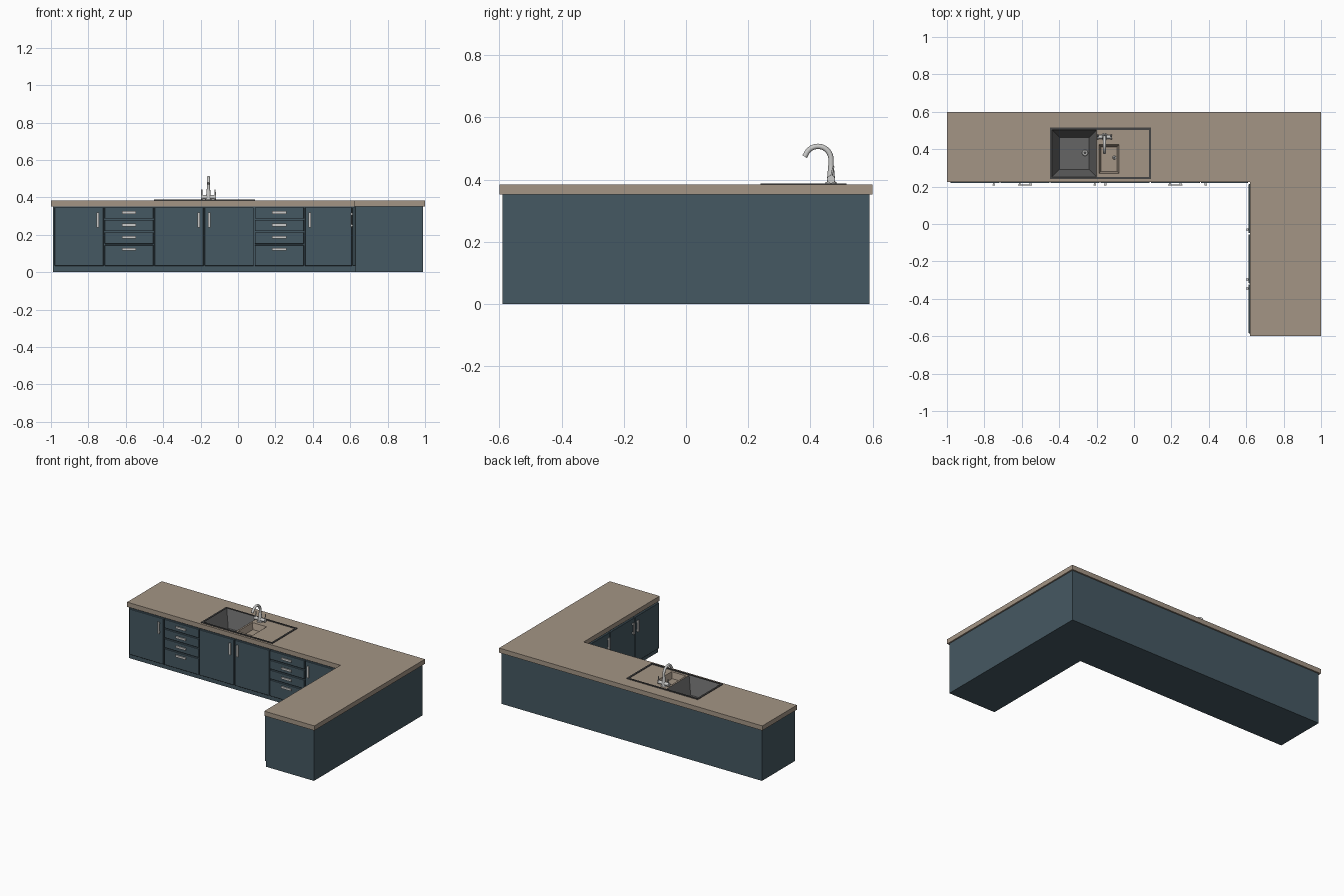
import bpy, bmesh, math
from mathutils import Vector, Matrix

if "Cube" in bpy.data.objects:
    bpy.data.objects.remove(bpy.data.objects["Cube"])


def material(name, rgb):
    m = bpy.data.materials.new(name)
    m.diffuse_color = (*rgb, 1)
    m.use_nodes = True
    m.node_tree.nodes["Principled BSDF"].inputs["Base Color"].default_value = m.diffuse_color
    return m


BLUE = material("slate_blue", (0.06, 0.098, 0.122))
TAN = material("worktop_tan", (0.37, 0.30, 0.235))
GREY = material("sink_grey", (0.13, 0.13, 0.13))
RIM = material("rim_dark_grey", (0.06, 0.06, 0.06))
STEEL = material("steel", (0.60, 0.60, 0.59))


def finish(name, bm, mat, smooth=False):
    me = bpy.data.meshes.new(name)
    bm.to_mesh(me)
    bm.free()
    ob = bpy.data.objects.new(name, me)
    bpy.context.collection.objects.link(ob)
    me.materials.append(mat)
    if smooth:
        bpy.context.view_layer.objects.active = ob
        ob.select_set(True)
        bpy.ops.object.shade_smooth_by_angle(angle=math.radians(40))
        ob.select_set(False)
    return ob


def add_box(bm, lo, hi):
    """Box between two corners, given in any order."""
    a, b = Vector(lo), Vector(hi)
    size = [abs(v) for v in b - a]
    mat = Matrix.Translation((a + b) / 2) @ Matrix.Diagonal((*size, 1))
    bmesh.ops.create_cube(bm, size=1, matrix=mat)


def l_shape(name, pts, z0, z1, mat, open_top=False):
    bm = bmesh.new()
    low = [bm.verts.new((x, y, z0)) for x, y in pts]
    high = [bm.verts.new((x, y, z1)) for x, y in pts]
    bm.faces.new(low[::-1])
    if not open_top:
        bm.faces.new(high)
    n = len(pts)
    for i in range(n):
        j = (i + 1) % n
        bm.faces.new((low[i], low[j], high[j], high[i]))
    return finish(name, bm, mat)


def cylinder(bm, p, q, r1, r2, seg=20):
    p, q = Vector(p), Vector(q)
    d = q - p
    mat = Matrix.Translation((p + q) / 2) @ d.to_track_quat('Z', 'Y').to_matrix().to_4x4()
    bmesh.ops.create_cone(bm, cap_ends=True, segments=seg, radius1=r1, radius2=r2,
                          depth=d.length, matrix=mat)


# Cabinet carcass and worktop, both L-shaped
l_shape("cabinet_body", [(-0.99, 0.59), (-0.99, 0.232), (0.627, 0.232), (0.627, -0.59),
                         (0.99, -0.59), (0.99, 0.59)], 0, 0.353, BLUE, open_top=True)
TOP = 0.384
worktop = l_shape("worktop", [(-1, 0.6), (-1, 0.225), (0.62, 0.225), (0.62, -0.6),
                              (1, -0.6), (1, 0.6)], 0.352, TOP, TAN)

# Sink openings cut through the worktop
MAIN = (-0.438, -0.20, 0.252, 0.503)
SMALL = (-0.188, -0.08, 0.27, 0.425)
bm = bmesh.new()
for x0, x1, y0, y1 in (MAIN, SMALL):
    add_box(bm, (x0, y0, 0.3), (x1, y1, 0.45))
cutter = finish("sink_cutter", bm, GREY)
cutter.hide_render = True
cutter.hide_set(True)
cutter.display_type = 'WIRE'
cut = worktop.modifiers.new("sink_openings", 'BOOLEAN')
cut.operation = 'DIFFERENCE'
cut.solver = 'EXACT'
cut.object = cutter


# Bowls: sloping walls down to a flat floor
def bowl(name, area, inset, depth, mat):
    x0, x1, y0, y1 = area
    bm = bmesh.new()

    def ring(i, z):
        return [bm.verts.new(p) for p in ((x0 + i, y0 + i, z), (x1 - i, y0 + i, z),
                                          (x1 - i, y1 - i, z), (x0 + i, y1 - i, z))]
    top, low = ring(0, TOP + 0.0005), ring(inset, TOP - depth)
    bm.faces.new(low)
    for i in range(4):
        j = (i + 1) % 4
        bm.faces.new((top[i], top[j], low[j], low[i]))
    finish(name, bm, mat)


bowl("main_bowl", MAIN, 0.04, 0.11, GREY)
bowl("small_bowl", SMALL, 0.012, 0.04, TAN)

# Drains
for name, x, y, z, r in (("main_drain", -0.262, 0.38, TOP - 0.11, 0.016),
                         ("small_drain", -0.105, 0.355, TOP - 0.04, 0.010)):
    bm = bmesh.new()
    cylinder(bm, (x, y, z), (x, y, z + 0.004), r, r * 0.85)
    finish(name, bm, STEEL, True)
    bm = bmesh.new()
    cylinder(bm, (x, y, z + 0.004), (x, y, z + 0.005), r * 0.5, r * 0.5)
    finish(name + "_hole", bm, RIM)

# Raised sink rim around bowls and drainer
bm = bmesh.new()
X0, X1, Y0, Y1, W, H = -0.45, 0.092, 0.24, 0.515, 0.012, TOP + 0.004
add_box(bm, (X0, Y0, TOP - 0.002), (X1, Y0 + W, H))
add_box(bm, (X0, Y1 - W, TOP - 0.002), (X1, Y1, H))
for x in (X0, X1 - W):
    add_box(bm, (x, Y0 + W, TOP - 0.002), (x + W, Y1 - W, H))
finish("sink_rim", bm, RIM)


# Fronts: u runs along the cabinets, d points out of the cabinet face
def back_run(u, d, z):
    return (u, 0.232 - d, z)


def side_run(u, d, z):
    return (0.627 - d, u, z)


def front(name, run, u0, u1, z0, z1):
    g = 0.003
    bm = bmesh.new()
    add_box(bm, run(u0 + g, -0.001, z0 + g), run(u1 - g, 0.014, z1 - g))
    bmesh.ops.bevel(bm, geom=bm.edges[:], offset=0.002, segments=1, affect='EDGES')
    finish(name, bm, BLUE)


def handle(name, run, u, z, du, dz):
    """Flat bar on two posts; du and dz are half sizes."""
    bm = bmesh.new()
    add_box(bm, run(u - du, 0.020, z - dz), run(u + du, 0.026, z + dz))
    for s in (-1, 1):
        pu = u + (s * du * 0.75 if du > dz else 0)
        pz = z + (s * dz * 0.75 if dz > du else 0)
        add_box(bm, run(pu - 0.005, 0.013, pz - 0.005), run(pu + 0.005, 0.021, pz + 0.005))
    finish(name, bm, STEEL)


Z0, Z1 = 0.03, 0.35
doors = [(back_run, -0.983, -0.716, -0.75), (back_run, -0.449, -0.181, -0.21),
         (back_run, -0.181, 0.087, -0.153), (back_run, 0.355, 0.613, 0.383),
         (side_run, -0.052, 0.216, -0.030), (side_run, -0.320, -0.052, -0.297),
         (side_run, -0.588, -0.320, -0.345)]
for i, (run, u0, u1, hu) in enumerate(doors, 1):
    front(f"door_{i}", run, u0, u1, Z0, Z1)
    handle(f"door_handle_{i}", run, hu, 0.28, 0.007, 0.04)

levels = [Z0, 0.148, 0.216, 0.283, Z1]
for i, (u0, u1) in enumerate(((-0.716, -0.449), (0.087, 0.355)), 1):
    for j, hz in enumerate((0.123, 0.187, 0.252, 0.319)):
        front(f"drawer_{i}_{j + 1}", back_run, u0, u1, levels[j], levels[j + 1])
        handle(f"drawer_handle_{i}_{j + 1}", back_run, (u0 + u1) / 2, hz, 0.038, 0.007)

# Tap: base, cross valve body, two levers and gooseneck spout
TX, TY = -0.158, 0.466
bm = bmesh.new()
cylinder(bm, (TX, TY, TOP - 0.001), (TX, TY, 0.392), 0.019, 0.017)
cylinder(bm, (TX, TY, 0.390), (TX, TY, 0.445), 0.014, 0.009)
cylinder(bm, (TX - 0.034, TY, 0.401), (TX + 0.034, TY, 0.401), 0.011, 0.011)
for s in (-1, 1):
    x = TX + s * 0.036
    cylinder(bm, (x - 0.004, TY, 0.401), (x + 0.004, TY, 0.401), 0.013, 0.013)
    cylinder(bm, (x, TY, 0.405), (x, TY + 0.008, 0.442), 0.0035, 0.003, 10)
finish("tap_base", bm, STEEL, True)

path = [(TY, 0.42)] + [(0.424 + 0.042 * math.cos(a), 0.465 + 0.042 * math.sin(a))
                       for a in (math.radians(k * 10) for k in range(17))]
path.append((0.381, 0.474))
cu = bpy.data.curves.new("tap_spout", 'CURVE')
cu.dimensions = '3D'
cu.bevel_depth = 0.0085
cu.bevel_resolution = 4
cu.use_fill_caps = True
sp = cu.splines.new('POLY')
sp.points.add(len(path) - 1)
for p, (y, z) in zip(sp.points, path):
    p.co = (TX, y, z, 1)
cu.materials.append(STEEL)
spout = bpy.data.objects.new("tap_spout", cu)
bpy.context.collection.objects.link(spout)
bpy.context.view_layer.objects.active = spout
spout.select_set(True)
bpy.ops.object.convert(target='MESH')
bpy.ops.object.shade_smooth_by_angle(angle=math.radians(40))
